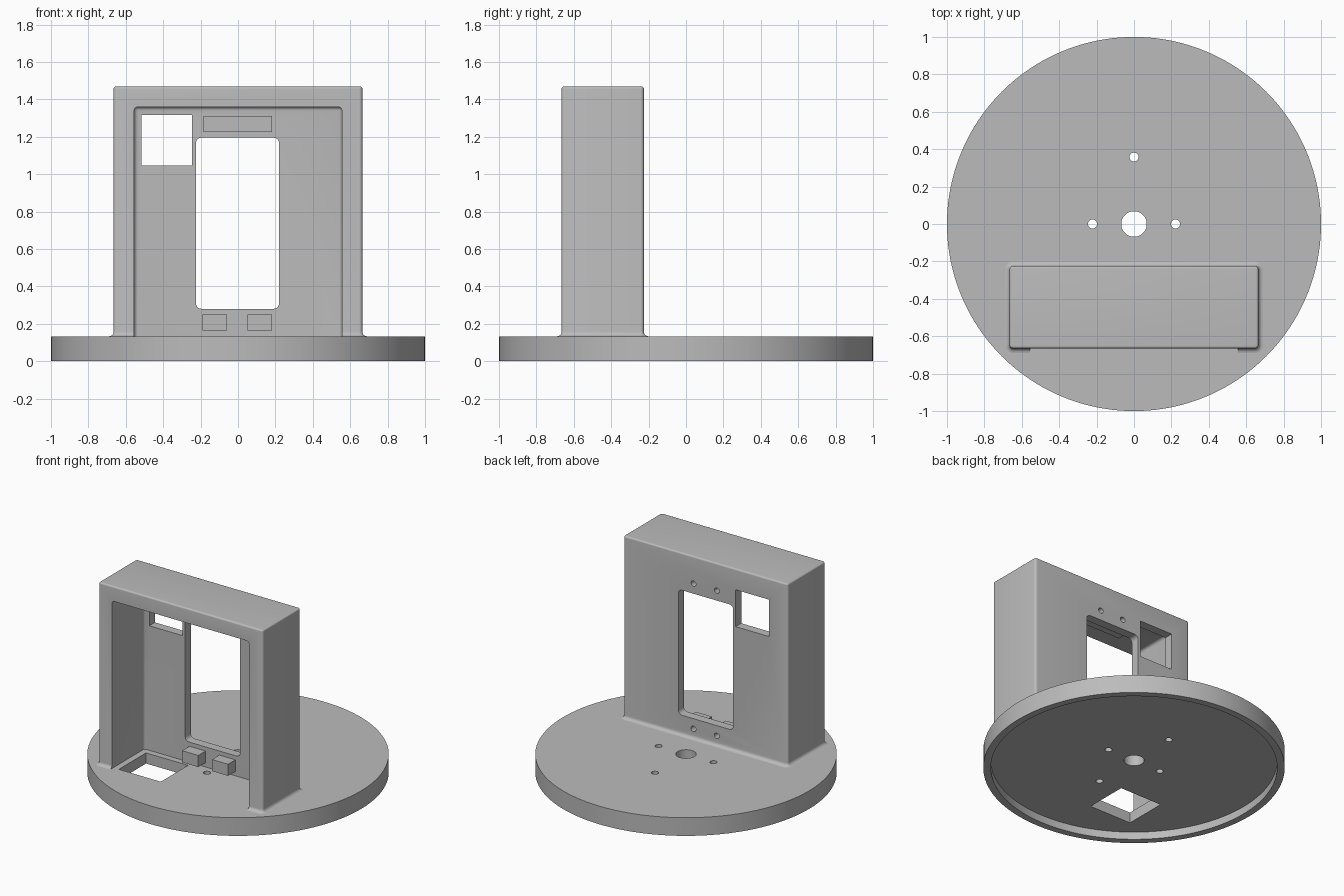
import bpy, bmesh, math
from mathutils import Matrix

old = bpy.data.objects.get("Cube")
if old:
    bpy.data.objects.remove(old, do_unlink=True)

grey = bpy.data.materials.new("plain grey")
grey.use_nodes = True
COLOUR = (0.5, 0.5, 0.5, 1)
grey.diffuse_color = COLOUR
grey.node_tree.nodes["Principled BSDF"].inputs["Base Color"].default_value = COLOUR


def finish(bm, name):
    bmesh.ops.recalc_face_normals(bm, faces=bm.faces[:])
    mesh = bpy.data.meshes.new(name)
    bm.to_mesh(mesh)
    bm.free()
    mesh.materials.append(grey)
    ob = bpy.data.objects.new(name, mesh)
    bpy.context.scene.collection.objects.link(ob)
    return ob


def box(name, x, y, z, radius=0, axis=None):
    """Box from (min, max) ranges; rounds all edges, or those along one axis."""
    bm = bmesh.new()
    bmesh.ops.create_cube(bm, size=1)
    for v in bm.verts:
        for i, (lo, hi) in enumerate((x, y, z)):
            v.co[i] = hi if v.co[i] > 0 else lo
    if radius:
        edges = [e for e in bm.edges if axis is None
                 or abs(e.verts[0].co[axis] - e.verts[1].co[axis]) > 1e-5]
        bmesh.ops.bevel(bm, geom=edges, offset=radius, segments=5,
                        profile=0.5, affect='EDGES')
    return finish(bm, name)


def cylinder(name, centre, radius, depth, axis='Z', sides=32):
    bm = bmesh.new()
    turn = Matrix.Rotation(math.pi / 2, 4, 'X') if axis == 'Y' else Matrix()
    bmesh.ops.create_cone(bm, cap_ends=True, segments=sides, radius1=radius,
                          radius2=radius, depth=depth,
                          matrix=Matrix.Translation(centre) @ turn)
    return finish(bm, name)


def cut(ob, cutters):
    for c in cutters:
        mod = ob.modifiers.new("cut", 'BOOLEAN')
        mod.operation = 'DIFFERENCE'
        mod.solver = 'EXACT'
        mod.object = c
    bpy.context.view_layer.update()
    graph = bpy.context.evaluated_depsgraph_get()
    mesh = bpy.data.meshes.new_from_object(ob.evaluated_get(graph))
    ob.modifiers.clear()
    ob.data = mesh


def smooth(ob):
    bpy.ops.object.select_all(action='DESELECT')
    ob.select_set(True)
    bpy.context.view_layer.objects.active = ob
    bpy.ops.object.shade_smooth_by_angle(angle=math.radians(32))


TOP = 0.133                     # upper face of the base
FRONT, BACK, HALF = -0.665, -0.225, 0.665
PANEL = -0.29                   # front face of the rear panel

# Round base with a shallow recess below, axle and screw holes, cable hole
base = cylinder("round_base", (0, 0, TOP / 2), 1, TOP, sides=160)
base_cutters = [
    cylinder("recess", (0, 0, 0), 0.95, 0.11, sides=160),
    cylinder("axle_hole", (0, 0, 0), 0.068, 1, sides=48),
    box("cable_hole", (-0.51, -0.17), (-0.65, -0.335), (-0.5, 0.5)),
]
for x, y in ((0.222, 0), (-0.222, 0), (0, 0.358), (0, -0.358)):
    base_cutters.append(cylinder("screw_hole", (x, y, 0), 0.024, 1))
cut(base, base_cutters)


# Housing: stacked rounded rectangles with a flared foot and rounded top
def ring(bm, grow, z, corner=0.018):
    r = corner + max(grow, -0.012)
    verts = []
    for cx, cy, start in ((HALF, BACK, 0), (-HALF, BACK, 90),
                          (-HALF, FRONT, 180), (HALF, FRONT, 270)):
        inx = cx - math.copysign(corner, cx)
        iny = cy - corner if cy == BACK else cy + corner
        for k in range(6):
            a = math.radians(start + k * 18)
            verts.append(bm.verts.new((inx + r * math.cos(a),
                                       iny + r * math.sin(a), z)))
    return verts


FOOT, ROUND, HEIGHT = 0.025, 0.012, 1.468
bm = bmesh.new()
levels = [(FOOT, TOP - 0.01)]
for k in range(6):
    a = math.radians(k * 18)
    levels.append((FOOT * (1 - math.sin(a)), TOP + FOOT * (1 - math.cos(a))))
for k in range(6):
    a = math.radians(k * 18)
    levels.append((-ROUND * (1 - math.cos(a)), HEIGHT - ROUND * (1 - math.sin(a))))
rings = [ring(bm, g, z) for g, z in levels]
for low, high in zip(rings, rings[1:]):
    n = len(low)
    for i in range(n):
        j = (i + 1) % n
        bm.faces.new((low[i], low[j], high[j], high[i]))
bm.faces.new(rings[0])
bm.faces.new(rings[-1])
housing = finish(bm, "housing")

# Cavity, tall opening and square window
housing_cutters = [
    box("cavity", (-0.555, 0.555), (-1, PANEL), (0.02, 1.36), 0.02),
    box("tall_opening", (-0.225, 0.22), (-0.5, 0), (0.28, 1.195), 0.03, axis=1),
    box("square_window", (-0.515, -0.245), (-0.5, 0), (1.045, 1.315)),
]
# Blind screw holes from the back, running into the mounting blocks
bolt_cutters = [cylinder("bolt_hole", (x, -0.275, z), 0.02, 0.16, 'Y', 24)
                for x in (-0.092, 0.097) for z in (0.205, 1.268)]
cut(housing, housing_cutters + bolt_cutters)

# Mounting blocks on the panel
depth = (-0.375, PANEL + 0.005)
blocks = [
    box("lower_block_right", (-0.19, -0.06), depth, (0.165, 0.25)),
    box("lower_block_left", (0.052, 0.182), depth, (0.165, 0.25)),
    box("upper_block", (-0.185, 0.182), depth, (1.225, 1.312)),
]
for b in blocks:
    cut(b, bolt_cutters)

for ob in [base, housing] + blocks:
    smooth(ob)
for c in base_cutters + housing_cutters + bolt_cutters:
    bpy.data.objects.remove(c, do_unlink=True)
